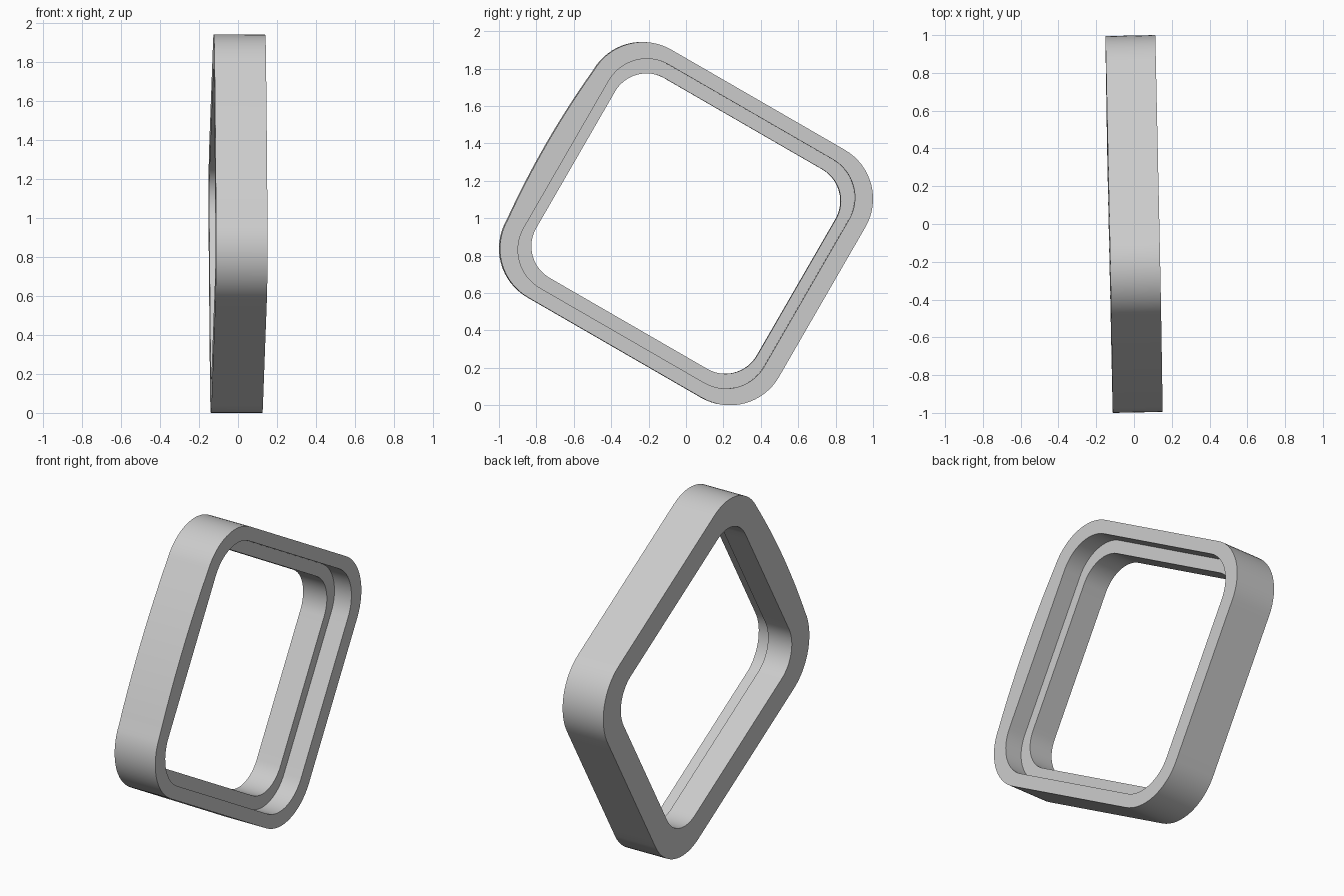
import bpy, bmesh
from math import cos, sin, pi, radians
from mathutils import Vector, Matrix

cube = bpy.data.objects.get("Cube")
if cube:
    bpy.data.objects.remove(cube, do_unlink=True)

ARC = 16     # segments per rounded corner
SIDE = 14    # segments along each straight side
HALF = 0.132  # half of the frame depth
LEDGE = 0.022  # depth position of the inner ledge


def rounded_outline(a, b, r, bulge=0.0):
    """Rounded rectangle of half sizes a, b; the +b side may bow outwards."""
    pts = []
    corners = [(1, 1), (-1, 1), (-1, -1), (1, -1)]
    for i, (sa, sb) in enumerate(corners):
        for k in range(ARC + 1):
            t = (i + k / ARC) * pi / 2
            pts.append(Vector((sa * (a - r) + r * cos(t), sb * (b - r) + r * sin(t))))
        na, nb = corners[(i + 1) % 4]
        t = (i + 1) * pi / 2
        end = Vector((na * (a - r) + r * cos(t), nb * (b - r) + r * sin(t)))
        start = pts[-1].copy()
        for k in range(1, SIDE):
            f = k / SIDE
            p = start.lerp(end, f)
            if i == 0:
                p.y += bulge * 4 * f * (1 - f)
            pts.append(p)
    return pts


# Outlines of the outer wall, the recess and the through opening
outer = rounded_outline(0.765, 0.838, 0.302, 0.022)
recess = rounded_outline(0.689, 0.742, 0.235)
opening = rounded_outline(0.616, 0.682, 0.195)

# Stepped cross-section swept round the frame
section = [(outer, HALF), (outer, -HALF), (opening, -HALF),
           (opening, LEDGE), (recess, LEDGE), (recess, HALF)]

# Frame axes: depth nearly along x, standing on a corner
n = Vector((1, 0.02, -0.0025)).normalized()
a = Vector((0, cos(radians(60)), sin(radians(60))))
a = (a - n * a.dot(n)).normalized()
b = n.cross(a)

bm = bmesh.new()
rings = [[bm.verts.new(n * d + a * p.x + b * p.y) for p in line] for line, d in section]
count = len(outer)
for i, ring in enumerate(rings):
    nxt = rings[(i + 1) % len(rings)]
    for j in range(count):
        k = (j + 1) % count
        bm.faces.new((ring[j], ring[k], nxt[k], nxt[j]))
bmesh.ops.recalc_face_normals(bm, faces=bm.faces)
low = min(v.co.z for v in bm.verts)
bmesh.ops.transform(bm, matrix=Matrix.Translation((0, 0, -low)), verts=bm.verts)

mesh = bpy.data.meshes.new("rounded_frame")
bm.to_mesh(mesh)
bm.free()
frame = bpy.data.objects.new("rounded_frame", mesh)
bpy.context.collection.objects.link(frame)

# Plain grey material
grey = bpy.data.materials.new("light_grey")
grey.use_nodes = True
colour = (0.6, 0.6, 0.6, 1)
grey.diffuse_color = colour
grey.node_tree.nodes["Principled BSDF"].inputs["Base Color"].default_value = colour
mesh.materials.append(grey)

# Smooth corners with crisp rims
bpy.ops.object.select_all(action='DESELECT')
frame.select_set(True)
bpy.context.view_layer.objects.active = frame
bpy.ops.object.shade_smooth_by_angle(angle=radians(30))
